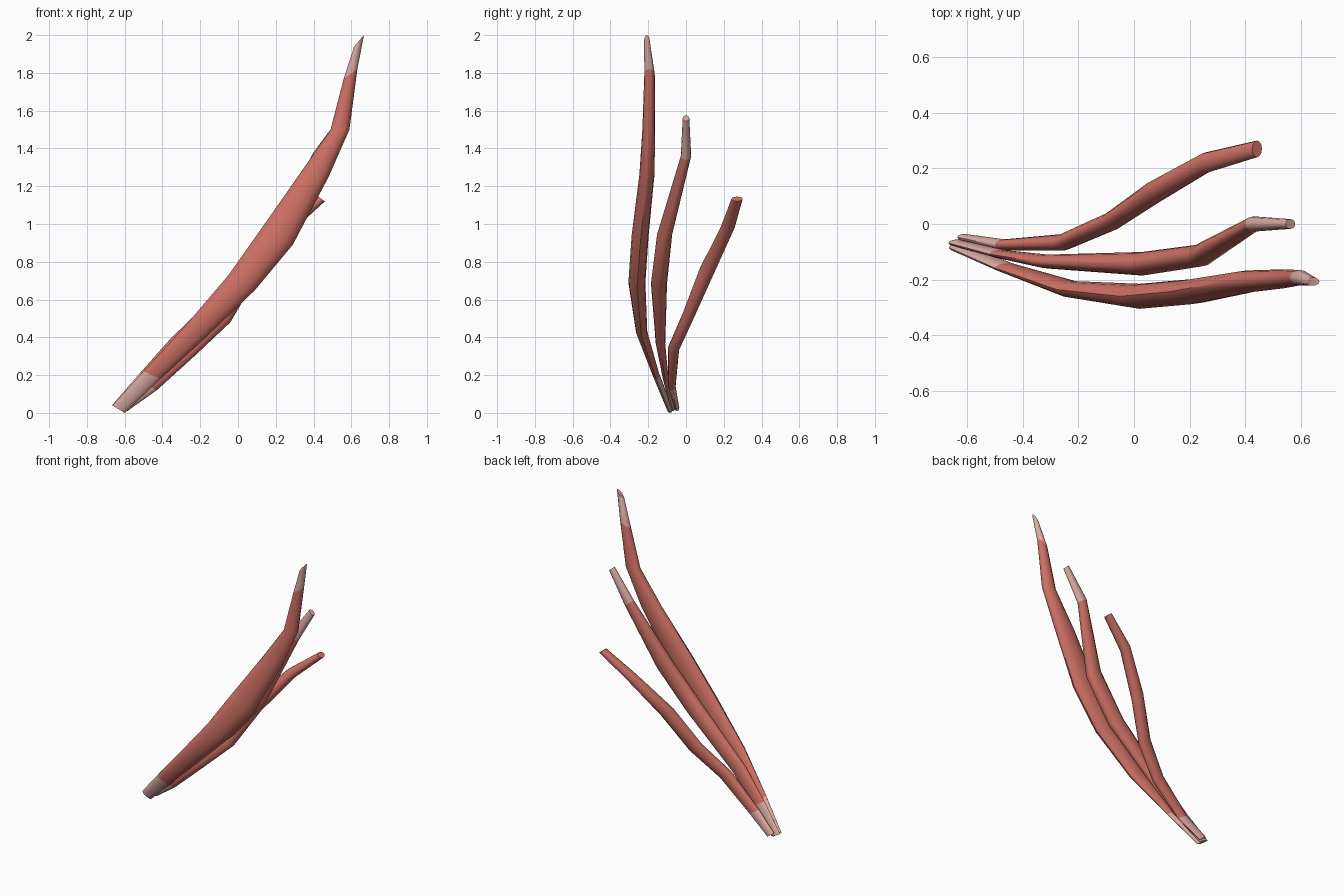
import bpy, bmesh, math
from mathutils import Vector

if "Cube" in bpy.data.objects:
    bpy.data.objects.remove(bpy.data.objects["Cube"])

def mat(name, col):
    m = bpy.data.materials.new(name)
    m.diffuse_color = (*col, 1)
    m.use_nodes = True
    m.node_tree.nodes["Principled BSDF"].inputs["Base Color"].default_value = m.diffuse_color
    return m

RED = mat("muscle red", (0.62, 0.165, 0.13))
PALE = mat("tendon pale pink", (0.73, 0.41, 0.37))
SIDES = 12

def strand(name, rings, pale):
    """Loft flattened rings: (left x, left z, right x, right z, centre y, thickness)."""
    bm = bmesh.new()
    loops = []
    for lx, lz, rx, rz, y, t in rings:
        c = Vector(((lx + rx) / 2, y, (lz + rz) / 2))
        u = Vector(((rx - lx) / 2, 0, (rz - lz) / 2))
        v = Vector((0, t / 2, 0))
        loops.append([bm.verts.new(c + u * math.cos(a) + v * math.sin(a))
                      for a in (2 * math.pi * i / SIDES for i in range(SIDES))])
    last = len(loops) - 2
    for k in range(last + 1):
        for i in range(SIDES):
            j = (i + 1) % SIDES
            f = bm.faces.new((loops[k][i], loops[k][j], loops[k + 1][j], loops[k + 1][i]))
            f.material_index = int(k in pale)
    # end caps follow the colour of their segment
    bm.faces.new(loops[0][::-1]).material_index = int(0 in pale)
    bm.faces.new(loops[-1]).material_index = int(last in pale)
    bmesh.ops.recalc_face_normals(bm, faces=bm.faces)
    me = bpy.data.meshes.new(name)
    bm.to_mesh(me)
    bm.free()
    me.materials.append(RED)
    me.materials.append(PALE)
    ob = bpy.data.objects.new(name, me)
    bpy.context.collection.objects.link(ob)
    bpy.context.view_layer.objects.active = ob
    ob.select_set(True)
    bpy.ops.object.shade_smooth_by_angle(angle=math.radians(50))
    ob.select_set(False)

# longest strand, at the front
strand("front_muscle", [
    (-.665, .04, -.60, .0, -.085, .03),
    (-.50, .22, -.41, .18, -.158, .035),
    (-.28, .46, -.17, .40, -.235, .06),
    (-.05, .73, .09, .65, -.26, .09),
    (.13, .985, .29, .89, -.243, .09),
    (.33, 1.27, .48, 1.25, -.207, .08),
    (.49, 1.5, .59, 1.5, -.197, .068),
    (.56, 1.77, .632, 1.82, -.193, .055),
    (.615, 1.94, .667, 2.0, -.207, .03)], {0, 7})

# middle strand
strand("middle_muscle", [
    (-.667, .04, -.60, .01, -.068, .025),
    (-.52, .21, -.43, .16, -.108, .03),
    (-.36, .39, -.26, .34, -.135, .05),
    (-.02, .72, .08, .65, -.143, .085),
    (.19, .98, .29, .91, -.113, .08),
    (.40, 1.38, .46, 1.34, 0, .055),
    (.545, 1.575, .58, 1.545, 0, .035)], {0, 5})

# shortest strand, splaying to the back
strand("rear_muscle", [
    (-.635, .045, -.585, .01, -.048, .025),
    (-.50, .16, -.43, .12, -.075, .04),
    (-.29, .37, -.22, .31, -.066, .06),
    (-.12, .54, -.04, .48, .01, .065),
    (.03, .78, .10, .72, .11, .085),
    (.23, 1.0, .285, .96, .22, .075),
    (.425, 1.145, .46, 1.12, .27, .06)], {0})
